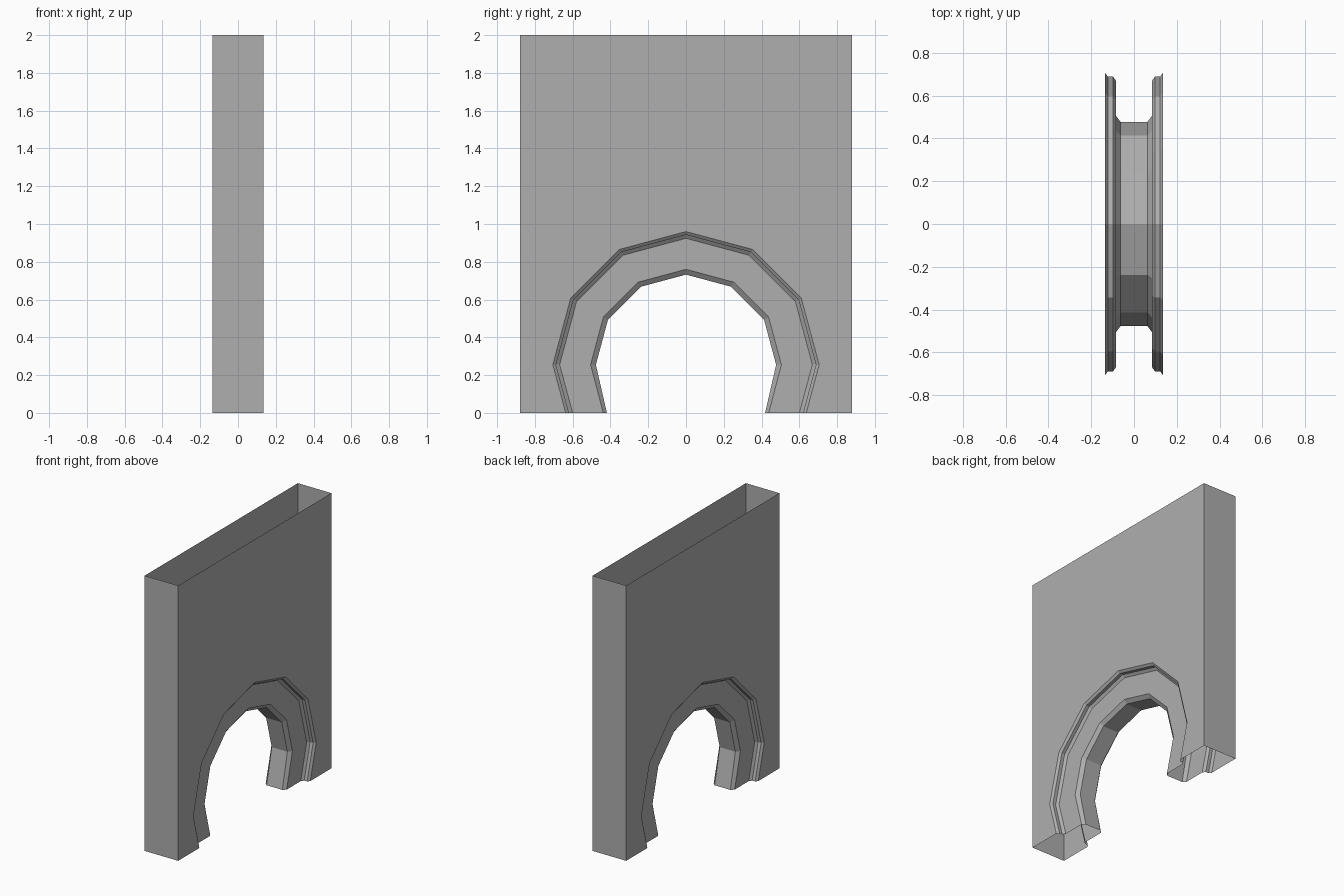
import bpy, bmesh
from math import cos, sin, radians

if "Cube" in bpy.data.objects:
    bpy.data.objects.remove(bpy.data.objects["Cube"])

HX, HY, H = 0.135, 0.88, 2.0   # half thickness, half width, height
CZ = 0.255                     # centre height of the arch circle

stone = bpy.data.materials.new("dark_grey")
stone.diffuse_color = (0.43, 0.43, 0.43, 1)
stone.use_nodes = True
stone.node_tree.nodes["Principled BSDF"].inputs["Base Color"].default_value = stone.diffuse_color


def arch_line(x, r, foot):
    """Twelve-sided arch from the +y foot over the top to the -y foot."""
    pts = [(x, r * cos(radians(a)), CZ + r * sin(radians(a))) for a in range(0, 181, 30)]
    return [(x, foot, 0)] + pts + [(x, -foot, 0)]


def make(name, build):
    bm = bmesh.new()
    build(bm)
    bmesh.ops.remove_doubles(bm, verts=bm.verts, dist=1e-5)
    me = bpy.data.meshes.new(name)
    bm.to_mesh(me)
    bm.free()
    me.materials.append(stone)
    ob = bpy.data.objects.new(name, me)
    bpy.context.collection.objects.link(ob)
    return ob


# half cross-section of the moulding: x, radius, half width at the floor
half = [(HX, 0.705, 0.637), (0.122, 0.688, 0.62), (0.098, 0.688, 0.62),
        (0.084, 0.669, 0.60), (0.084, 0.505, 0.438), (0.063, 0.477, 0.419)]
profile = half + [(-x, r, f) for x, r, f in reversed(half)]


# hollow wall, open at top and bottom, with an arched opening in both panels
def wall(bm):
    for s in (1, -1):
        x = s * HX
        outline = [(x, HY, 0), (x, HY, H), (x, -HY, H), (x, -HY, 0)]
        outline += reversed(arch_line(x, *half[0][1:]))
        if s < 0:
            outline.reverse()
        bm.faces.new([bm.verts.new(p) for p in outline])
        y = s * HY
        end = [(x, y, 0), (-x, y, 0), (-x, y, H), (x, y, H)]
        bm.faces.new([bm.verts.new(p) for p in end])


# stepped reveal lining the opening
def moulding(bm):
    rows = [[bm.verts.new(p) for p in arch_line(*q)] for q in profile]
    for a, b in zip(rows, rows[1:]):
        for j in range(len(a) - 1):
            bm.faces.new((a[j], a[j + 1], b[j + 1], b[j]))


make("wall_shell", wall)
make("arch_moulding", moulding)
